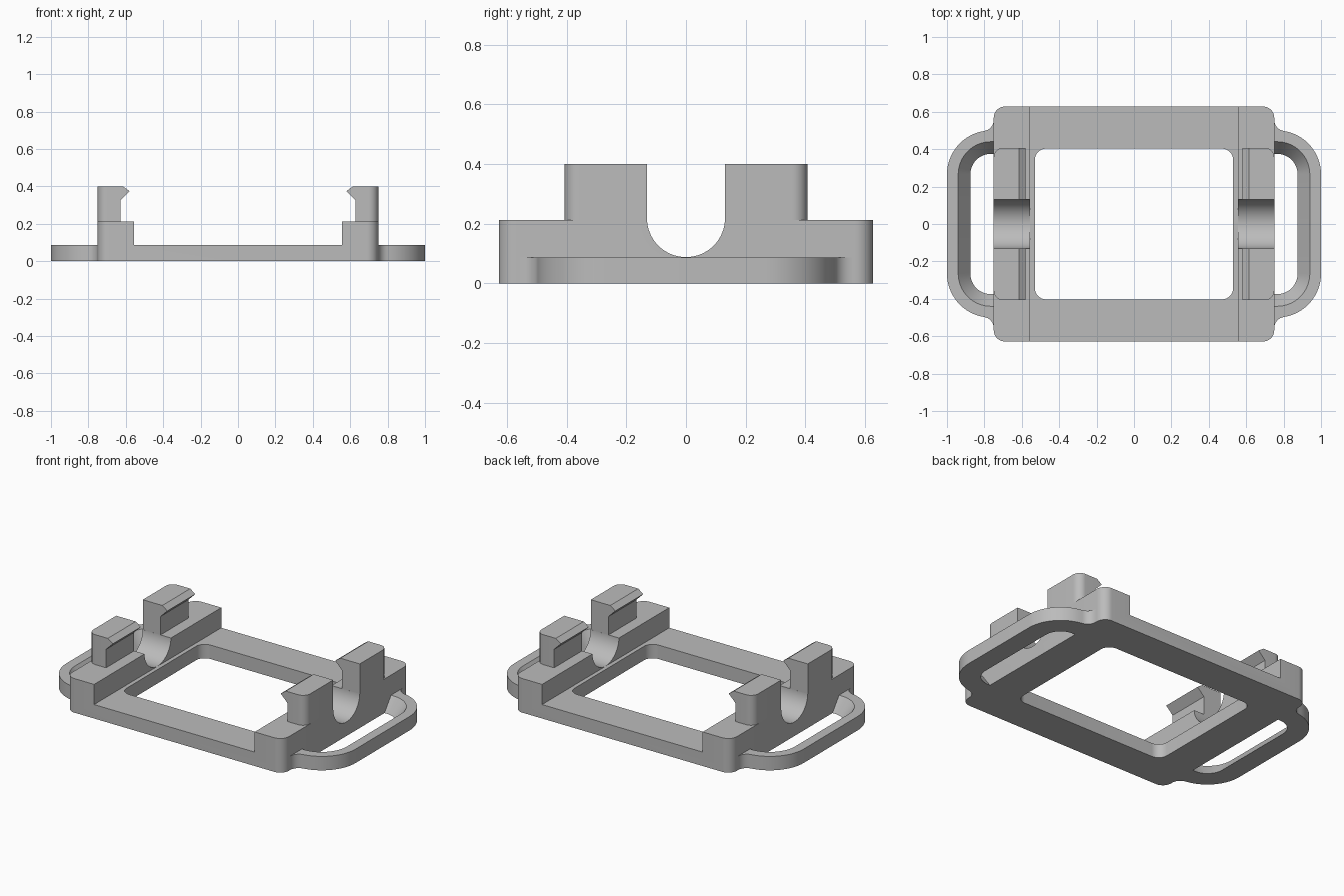
import bpy, bmesh
from math import sin, cos, pi, radians

cube = bpy.data.objects.get("Cube")
if cube:
    bpy.data.objects.remove(cube, do_unlink=True)

grey = bpy.data.materials.new("mid grey")
grey.use_nodes = True
grey.diffuse_color = (0.5, 0.5, 0.5, 1)
grey.node_tree.nodes["Principled BSDF"].inputs["Base Color"].default_value = (0.5, 0.5, 0.5, 1)


def finish(bm, name):
    bmesh.ops.recalc_face_normals(bm, faces=bm.faces)
    mesh = bpy.data.meshes.new(name)
    bm.to_mesh(mesh)
    bm.free()
    mesh.materials.append(grey)
    obj = bpy.data.objects.new(name, mesh)
    bpy.context.collection.objects.link(obj)
    return obj


def prism(name, profile, place, a, b, rounded=None, radius=0.06):
    """Extrude a 2D profile from a to b, rounding the vertical edges the rule picks."""
    bm = bmesh.new()
    ends = [[bm.verts.new(place(p, q, t)) for p, q in profile] for t in (a, b)]
    bm.faces.new(ends[0])
    bm.faces.new(ends[1])
    n = len(profile)
    for i in range(n):
        j = (i + 1) % n
        bm.faces.new((ends[0][i], ends[0][j], ends[1][j], ends[1][i]))
    if rounded:
        edges = []
        for e in bm.edges:
            u, v = e.verts[0].co, e.verts[1].co
            if abs(u.z - v.z) > 0.01 and (u - v).xy.length < 0.001 and rounded(u):
                edges.append(e)
        bmesh.ops.bevel(bm, geom=edges, offset=radius, segments=10, profile=0.5, affect='EDGES')
    return finish(bm, name)


def activate(obj):
    bpy.ops.object.select_all(action='DESELECT')
    obj.select_set(True)
    bpy.context.view_layer.objects.active = obj


def cut(obj, cutter):
    mod = obj.modifiers.new("cut", 'BOOLEAN')
    mod.operation, mod.solver, mod.object = 'DIFFERENCE', 'EXACT', cutter
    activate(obj)
    bpy.ops.object.modifier_apply(modifier=mod.name)
    bpy.data.objects.remove(cutter, do_unlink=True)


def smooth(obj):
    activate(obj)
    bpy.ops.object.shade_smooth_by_angle(angle=radians(30))


along_x = lambda p, q, t: (t, p, q)
along_y = lambda p, q, t: (p, t, q)
along_z = lambda p, q, t: (p, q, t)

PLATE, RAIL, TOP = 0.087, 0.213, 0.4

# Frame: flat plate with a raised rail along each side
half = [(0.75, 0), (0.75, RAIL), (0.555, RAIL), (0.555, PLATE)]
section = half + [(-x, z) for x, z in reversed(half)]
frame = prism("frame", section, along_y, -0.628, 0.628, lambda c: abs(c.x) > 0.7)

# Window through the plate
w, d = 0.53, 0.403
cut(frame, prism("window_cutter", [(-w, -d), (w, -d), (w, d), (-w, d)],
                 along_z, -0.1, 0.3, lambda c: True))

# Round-bottomed channel across both rails
R = 0.131
z0 = PLATE + 0.0008 + R
arc = [(-R * cos(pi * i / 32), z0 - R * sin(pi * i / 32)) for i in range(33)]
cut(frame, prism("channel_cutter", arc + [(R, 0.6), (-R, 0.6)], along_x, -0.9, 0.9))
smooth(frame)

# Hooked clips, a pair on each rail
hook = [(0.75, RAIL), (0.627, RAIL), (0.627, 0.328), (0.58, 0.375), (0.615, TOP), (0.75, TOP)]
for sx, side in ((1, "left"), (-1, "right")):
    for sy, end in ((-1, "front"), (1, "back")):
        clip = prism(f"{side}_{end}_clip", [(x * sx, z) for x, z in hook], along_y,
                     R * sy, 0.407 * sy,
                     lambda c: abs(c.x) > 0.74 and abs(c.y) > 0.4, 0.05)
        smooth(clip)


# Strap loops: a flat band with a sloping inner wall
def loop_path(r, flared):
    cx, cy, f, n = 0.765, 0.265, 0.06, 8
    pts = []
    if flared:
        fx = 0.75 + f
        fy = cy + ((r + f) ** 2 - (fx - cx) ** 2) ** 0.5
        start = radians(81.2)
        for i in range(n):
            a = pi + start * i / n
            pts.append((fx + f * cos(a), fy + f * sin(a)))
    else:
        start = pi / 2
        pts = [(0.75 + (cx - 0.75) * i / n, cy + r) for i in range(n)]
    for i in range(17):
        a = start * (1 - i / 16)
        pts.append((cx + r * cos(a), cy + r * sin(a)))
    return pts + [(x, -y) for x, y in reversed(pts)]


def strap_loop(name, sx):
    bm = bmesh.new()
    rings = []
    for r, flared, z in ((0.235, True, 0), (0.235, True, PLATE),
                         (0.175, False, PLATE), (0.11, False, 0)):
        rings.append([bm.verts.new((x * sx, y, z)) for x, y in loop_path(r, flared)])
    for k in range(4):
        a, b = rings[k], rings[(k + 1) % 4]
        for i in range(len(a) - 1):
            bm.faces.new((a[i], a[i + 1], b[i + 1], b[i]))
    for i in (0, -1):
        bm.faces.new([ring[i] for ring in rings])
    smooth(finish(bm, name))


strap_loop("left_strap_loop", 1)
strap_loop("right_strap_loop", -1)
